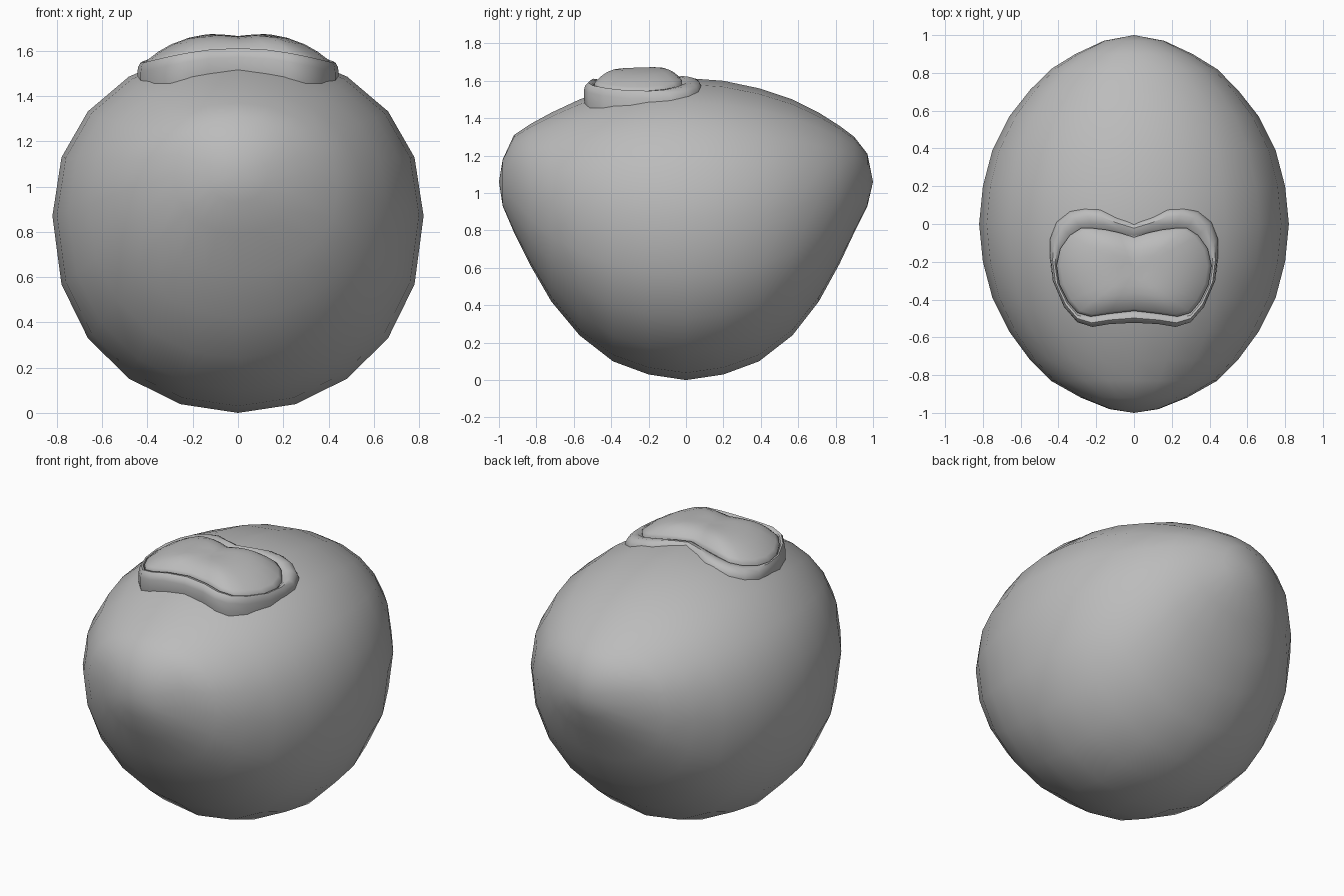
import bpy, bmesh, math

if "Cube" in bpy.data.objects:
    bpy.data.objects.remove(bpy.data.objects["Cube"])

grey = bpy.data.materials.new("plain grey")
grey.diffuse_color = (0.5, 0.5, 0.5, 1)
grey.use_nodes = True
grey.node_tree.nodes["Principled BSDF"].inputs["Base Color"].default_value = grey.diffuse_color


def skin(name, rings, start=None, end=None):
    """Bridge closed rings of equal length; optional pole points close the ends."""
    bm = bmesh.new()
    loops = [[bm.verts.new(p) for p in ring] for ring in rings]
    n = len(loops[0])
    for a, b in zip(loops, loops[1:]):
        for i in range(n):
            j = (i + 1) % n
            bm.faces.new((a[i], a[j], b[j], b[i]))
    for pole, loop in ((start, loops[0]), (end, loops[-1])):
        if pole:
            v = bm.verts.new(pole)
            for i in range(n):
                bm.faces.new((v, loop[i], loop[(i + 1) % n]))
    bmesh.ops.recalc_face_normals(bm, faces=bm.faces)
    mesh = bpy.data.meshes.new(name)
    bm.to_mesh(mesh)
    bm.free()
    mesh.materials.append(grey)
    obj = bpy.data.objects.new(name, mesh)
    bpy.context.collection.objects.link(obj)
    return obj


def smooth(obj, angle):
    bpy.ops.object.select_all(action='DESELECT')
    obj.select_set(True)
    bpy.context.view_layer.objects.active = obj
    bpy.ops.object.shade_smooth_by_angle(angle=math.radians(angle))


# Body: cross-sections along y as (y, half width, bottom z, middle z, top z)
SECTIONS = [
    (-0.98, 0.13, 0.93, 1.05, 1.18), (-0.92, 0.28, 0.79, 1.05, 1.31),
    (-0.83, 0.44, 0.61, 1.00, 1.37), (-0.72, 0.55, 0.42, 0.96, 1.43),
    (-0.57, 0.66, 0.24, 0.92, 1.50), (-0.39, 0.75, 0.10, 0.89, 1.56),
    (-0.20, 0.80, 0.03, 0.875, 1.60), (0, 0.82, 0, 0.87, 1.615),
    (0.20, 0.80, 0.03, 0.875, 1.60), (0.39, 0.75, 0.10, 0.89, 1.56),
    (0.57, 0.66, 0.24, 0.92, 1.50), (0.71, 0.55, 0.42, 0.96, 1.43),
    (0.82, 0.44, 0.62, 1.00, 1.36), (0.90, 0.31, 0.79, 1.04, 1.30),
    (0.97, 0.16, 0.93, 1.06, 1.21),
]


def section(y, w, lo, mid, hi):
    ring = []
    for i in range(20):
        a = math.tau * i / 20
        s = math.sin(a)
        h = (hi - mid) if s > 0 else (lo - mid)
        ring.append((w * math.cos(a), y, mid + h * abs(s) ** 0.9))
    return ring


body = skin("body", [section(*s) for s in SECTIONS], (0, -1, 1.06), (0, 1, 1.06))
smooth(body, 60)

# Right half outlines of the top plate, from back centre to front centre
OUTER = [(0, 0.01), (0.10, 0.04), (0.18, 0.08), (0.26, 0.085), (0.34, 0.065),
         (0.41, 0.01), (0.445, -0.08), (0.445, -0.17), (0.43, -0.30),
         (0.37, -0.44), (0.30, -0.52), (0.22, -0.545), (0.13, -0.53), (0, -0.523)]
INNER = [(0, -0.07), (0.08, -0.045), (0.15, -0.03), (0.22, -0.022), (0.28, -0.022),
         (0.34, -0.06), (0.39, -0.13), (0.41, -0.22), (0.395, -0.32),
         (0.35, -0.41), (0.30, -0.47), (0.23, -0.49), (0.13, -0.475), (0, -0.46)]


def mirrored(half):
    return half + [(-x, y) for x, y in half[-2:0:-1]]


outer, inner = mirrored(OUTER), mirrored(INNER)


def saddle(x, y):
    """Plate height, drooping towards the sides."""
    return 1.615 - 0.4 * x * x + 0.03 * (y + 0.25)


def rim_ring(t, dz):
    ring = []
    for (ax, ay), (bx, by) in zip(outer, inner):
        x, y = ax + (bx - ax) * t, ay + (by - ay) * t
        ring.append((x, y, saddle(x, y) + dz))
    return ring


# Raised rim around the dome
rim = skin("top_rim", [rim_ring(t, dz) for t, dz in
                       ((0.1, -0.12), (0, -0.09), (0, -0.035), (0.12, -0.01),
                        (0.4, 0.004), (0.75, 0), (1, -0.015), (1.1, -0.06))])
smooth(rim, 40)

# Two-lobed dome inside the rim
CENTRE_Y = -0.25


def dome_point(x, y, s):
    x, y = x * s, CENTRE_Y + (y - CENTRE_Y) * s
    crease = 0.016 * max(0, 1 - abs(x) / 0.14)
    return (x, y, saddle(x, y) + 0.065 * (1 - s ** 4) - crease * (1 - s ** 6))


dome_rings = [[(x, y, saddle(x, y) - 0.06) for x, y in inner]]
dome_rings += [[dome_point(x, y, s) for x, y in inner]
               for s in (1, 0.95, 0.86, 0.72, 0.55, 0.36, 0.18)]
dome = skin("top_dome", dome_rings, end=dome_point(0, CENTRE_Y, 0))
smooth(dome, 60)
